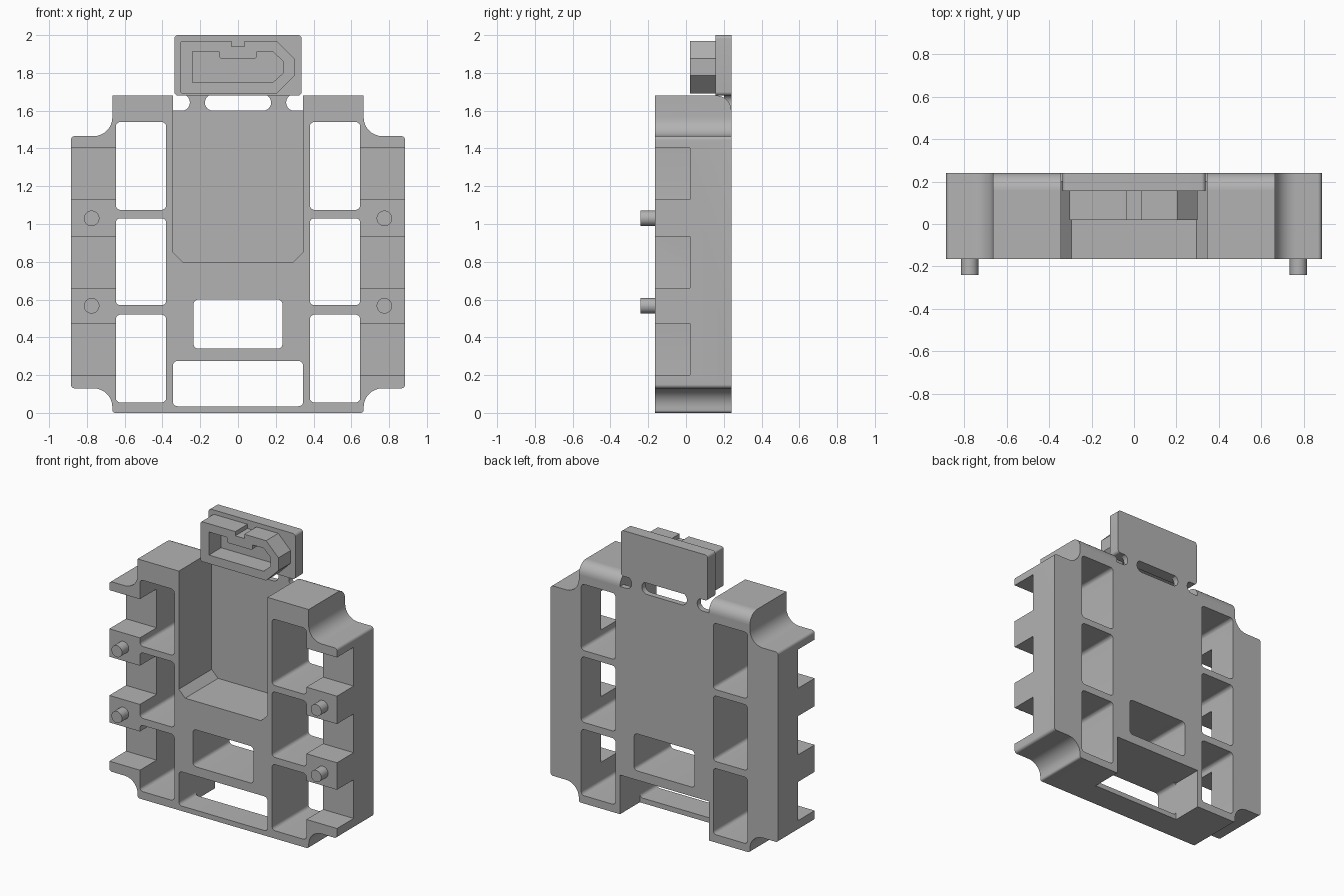
import bpy, bmesh, math
from mathutils import Vector

if "Cube" in bpy.data.objects:
    bpy.data.objects.remove(bpy.data.objects["Cube"], do_unlink=True)

grey = bpy.data.materials.new("plain grey")
grey.use_nodes = True
COLOUR = (0.45, 0.45, 0.45, 1)
grey.diffuse_color = COLOUR
grey.node_tree.nodes["Principled BSDF"].inputs["Base Color"].default_value = COLOUR

FRONT, BACK, MID, FLOOR = -0.165, 0.24, 0.02, 0.2
OUT = 0.1  # overshoot for through cuts


def rounded(corners, steps=8):
    """Polygon from (u, v, radius) corners, with arcs at the corners."""
    pts = []
    for i, (u, v, r) in enumerate(corners):
        p = Vector((u, v))
        if not r:
            pts.append(p)
            continue
        a = (Vector(corners[i - 1][:2]) - p).normalized()
        b = (Vector(corners[(i + 1) % len(corners)][:2]) - p).normalized()
        half = a.angle(b) / 2
        centre = p + (a + b).normalized() * r / math.sin(half)
        start = p + a * r / math.tan(half) - centre
        end = p + b * r / math.tan(half) - centre
        sweep = start.angle_signed(end)
        for k in range(steps + 1):
            t = -sweep * k / steps
            pts.append(centre + Vector((start.x * math.cos(t) - start.y * math.sin(t),
                                        start.x * math.sin(t) + start.y * math.cos(t))))
    return pts


def box(u0, u1, v0, v1, r=0.0):
    return rounded([(u0, v0, r), (u1, v0, r), (u1, v1, r), (u0, v1, r)])


def prism(name, pts, d0, d1, axis="y"):
    """Extrude an x-z profile along y, or a y-z profile along x."""
    bm = bmesh.new()
    place = (lambda p, d: (p.x, d, p.y)) if axis == "y" else (lambda p, d: (d, p.x, p.y))
    face = bm.faces.new([bm.verts.new(place(p, d0)) for p in pts])
    ext = bmesh.ops.extrude_face_region(bm, geom=[face])
    shift = (0, d1 - d0, 0) if axis == "y" else (d1 - d0, 0, 0)
    bmesh.ops.translate(bm, vec=shift,
                        verts=[g for g in ext["geom"] if isinstance(g, bmesh.types.BMVert)])
    bmesh.ops.remove_doubles(bm, verts=bm.verts, dist=1e-5)
    bmesh.ops.recalc_face_normals(bm, faces=bm.faces)
    me = bpy.data.meshes.new(name)
    bm.to_mesh(me)
    bm.free()
    me.materials.append(grey)
    ob = bpy.data.objects.new(name, me)
    bpy.context.scene.collection.objects.link(ob)
    return ob


def cut(target, *args):
    """Subtract a prism from the target and drop the cutter."""
    cutter = prism("cutter", *args)
    mod = target.modifiers.new("cut", "BOOLEAN")
    mod.operation, mod.solver, mod.object = "DIFFERENCE", "EXACT", cutter
    bpy.context.view_layer.update()
    graph = bpy.context.evaluated_depsgraph_get()
    me = bpy.data.meshes.new_from_object(target.evaluated_get(graph))
    target.modifiers.clear()
    target.data = me
    bpy.data.objects.remove(cutter, do_unlink=True)


# Body outline: wide flanges with concave fillets at the four corners
half = [(0.665, 0, 0.015), (0.665, 0.13, 0.1), (0.885, 0.13, 0.02),
        (0.885, 1.465, 0.02), (0.665, 1.465, 0.1), (0.665, 1.68, 0)]
body = prism("body_frame", rounded(half + [(-x, z, r) for x, z, r in reversed(half)]), FRONT, BACK)

# Front pocket with chamfered lower corners, open at the top
pocket = [(-0.345, 0.85, 0), (-0.295, 0.8, 0), (0.295, 0.8, 0), (0.345, 0.85, 0),
          (0.345, 1.8, 0), (-0.345, 1.8, 0)]
cut(body, rounded(pocket), FRONT - OUT, FLOOR)

# Centre window, lower slot, and the recess behind the bottom bar
cut(body, box(-0.235, 0.235, 0.34, 0.6, 0.025), FRONT - OUT, BACK + OUT)
cut(body, box(-0.345, 0.345, 0.035, 0.275, 0.025), FRONT - OUT, BACK + OUT)
cut(body, box(-0.345, 0.345, -OUT, 0.275), MID, BACK + OUT)

for side in (-1, 1):
    # Three windows on each side
    for z0, z1 in ((0.055, 0.52), (0.57, 1.03), (1.075, 1.54)):
        a, b = sorted((side * 0.38, side * 0.647))
        cut(body, box(a, b, z0, z1, 0.025), FRONT - OUT, BACK + OUT)
    # Notches in the front half of each flange
    for z0 in (0.2, 0.662, 1.13):
        a, b = sorted((side * 0.64, side * 1.0))
        cut(body, box(a, b, z0, z0 + 0.272), FRONT - OUT, MID)
    # Rounded back edge on each tower top
    edge = [(0.16, 1.68, 0), (BACK, 1.68, 0.079), (BACK, 1.6, 0),
            (0.3, 1.6, 0), (0.3, 1.75, 0), (0.16, 1.75, 0)]
    a, b = sorted((side * 0.345, side * 0.75))
    cut(body, rounded(edge), a, b, "x")
    # Open slot beside each neck of the hinge
    end = [(side * 0.255, 1.6, 0.042), (side * 0.345, 1.6, 0),
           (side * 0.345, 1.686, 0), (side * 0.255, 1.686, 0.042)]
    cut(body, rounded(end), FLOOR - 0.05, BACK + OUT)
    # Pegs on the flange blocks
    for z in (0.567, 1.03):
        prism("peg", box(side * 0.775 - 0.041, side * 0.775 + 0.041, z - 0.041, z + 0.041, 0.0409),
              -0.24, FRONT + 0.01)

# Middle slot of the hinge
cut(body, box(-0.175, 0.175, 1.6, 1.686, 0.042), FLOOR - 0.05, BACK + OUT)

# Top tab
prism("tab_plate", box(-0.337, 0.337, 1.68, 2.0, 0.02), 0.155, BACK)

# Plug collar on the tab: key slot on top, chamfered on one end
collar = [(-0.305, 1.69, 0.012), (0.205, 1.69, 0), (0.3, 1.785, 0), (0.3, 1.875, 0),
          (0.205, 1.97, 0), (0.035, 1.97, 0), (0.035, 1.94, 0), (-0.035, 1.94, 0),
          (-0.035, 1.97, 0), (-0.305, 1.97, 0.012)]
plug = prism("plug_collar", rounded(collar), MID, 0.156)
socket = [(-0.24, 1.75, 0), (0.185, 1.75, 0), (0.24, 1.8, 0), (0.24, 1.86, 0),
          (0.185, 1.912, 0), (0.1, 1.912, 0), (0.1, 1.875, 0.015), (-0.1, 1.875, 0.015),
          (-0.1, 1.912, 0), (-0.24, 1.912, 0)]
cut(plug, rounded(socket), MID - OUT, 0.2)

# Smooth shading on curved parts, sharp edges kept
bpy.ops.object.select_all(action="DESELECT")
for ob in bpy.context.scene.objects:
    if ob.type == "MESH" and ob.data.materials and ob.data.materials[0] == grey:
        ob.select_set(True)
        bpy.context.view_layer.objects.active = ob
bpy.ops.object.shade_smooth_by_angle(angle=math.radians(30))
